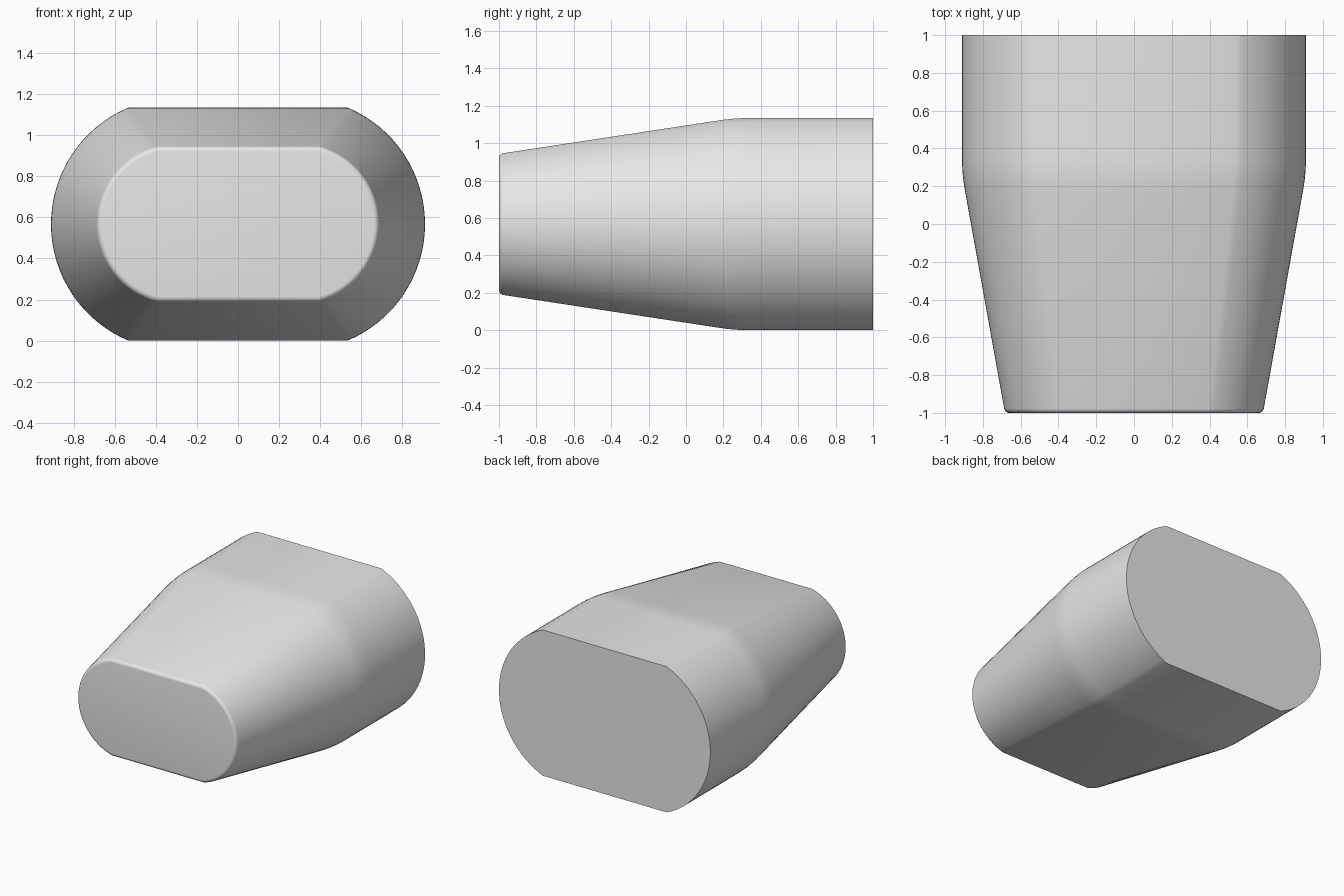
import bpy, bmesh, math

cube = bpy.data.objects.get("Cube")
if cube:
    bpy.data.objects.remove(cube, do_unlink=True)

MID_Z = 0.567        # height of the long axis
ARC_X = 0.295        # centre of each side arc
BACK_R, BACK_H = 0.615, 0.567
STEPS = 32           # segments per side arc
FILLET = 0.022


def taper(y):
    """Length of the tapered run at y, with a softened knee."""
    if y >= 0.34:
        return 0.0
    if y >= 0.18:
        return (0.34 - y) ** 2 / 0.32
    return 0.26 - y


def section(y, inset=0.0):
    """Rounded slot outline: two side arcs cut by flat top and bottom."""
    r = BACK_R - 0.18 * taper(y) - inset
    h = BACK_H - 0.152 * taper(y) - inset
    a = math.asin(h / r)
    angles = [-a + 2 * a * i / STEPS for i in range(STEPS + 1)]
    side = [(ARC_X + r * math.cos(t), r * math.sin(t)) for t in angles]
    outline = side + [(-x, -z) for x, z in side]
    return [(x, y, MID_Z + z) for x, z in outline]


# Stations from back to front: straight sleeve, knee, taper, filleted rim
stations = [(1, 0)] + [(0.34 - 0.02 * i, 0) for i in range(9)]
for i in range(7):
    a = math.pi / 2 * i / 6
    stations.append((-1 + FILLET * (1 - math.sin(a)), FILLET * (1 - math.cos(a))))

bm = bmesh.new()
rings = [[bm.verts.new(p) for p in section(y, inset)] for y, inset in stations]
for r0, r1 in zip(rings, rings[1:]):
    n = len(r0)
    for i in range(n):
        j = (i + 1) % n
        bm.faces.new((r0[i], r0[j], r1[j], r1[i]))
bm.faces.new(rings[0])
bm.faces.new(rings[-1])
bmesh.ops.recalc_face_normals(bm, faces=bm.faces)

mesh = bpy.data.meshes.new("tapered_sleeve")
bm.to_mesh(mesh)
bm.free()
body = bpy.data.objects.new("tapered_sleeve", mesh)
bpy.context.collection.objects.link(body)

# Single plain grey
grey = bpy.data.materials.new("light_grey")
grey.use_nodes = True
colour = (0.8, 0.8, 0.8, 1)
grey.diffuse_color = colour
grey.node_tree.nodes["Principled BSDF"].inputs["Base Color"].default_value = colour
mesh.materials.append(grey)

bpy.ops.object.select_all(action="DESELECT")
body.select_set(True)
bpy.context.view_layer.objects.active = body
bpy.ops.object.shade_smooth_by_angle(angle=math.radians(30))
